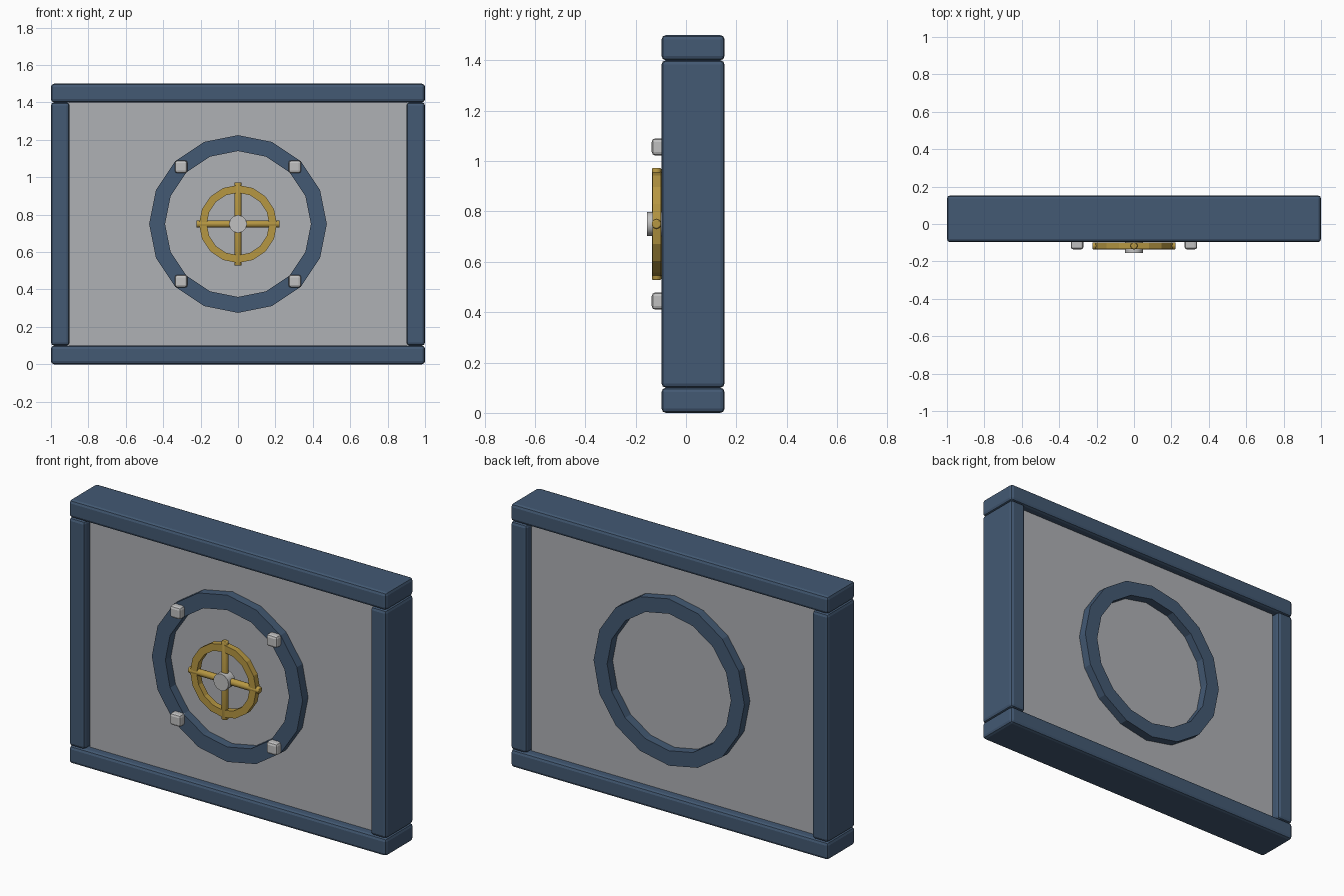
import bpy, bmesh, math
from mathutils import Matrix

if "Cube" in bpy.data.objects:
    bpy.data.objects.remove(bpy.data.objects["Cube"])

FRONT, BACK = -0.097, 0.153      # frame faces in y
MID_Z = 0.75                     # centre of the door ring


def material(name, rgb):
    m = bpy.data.materials.new(name)
    m.diffuse_color = (*rgb, 1)
    m.use_nodes = True
    m.node_tree.nodes["Principled BSDF"].inputs["Base Color"].default_value = m.diffuse_color
    return m


BLUE = material("steel_blue", (0.056, 0.1, 0.172))
GREY = material("panel_grey", (0.43, 0.44, 0.46))
GOLD = material("brass", (0.47, 0.31, 0.055))
SILVER = material("bolt_silver", (0.53, 0.53, 0.53))


def add(name, bm, mat, bevel=0, smooth=0):
    bmesh.ops.recalc_face_normals(bm, faces=bm.faces)
    me = bpy.data.meshes.new(name)
    bm.to_mesh(me)
    bm.free()
    me.materials.append(mat)
    ob = bpy.data.objects.new(name, me)
    bpy.context.collection.objects.link(ob)
    if bevel:
        b = ob.modifiers.new("bevel", 'BEVEL')
        b.width, b.segments = bevel, 2
    if smooth:
        bpy.context.view_layer.objects.active = ob
        ob.select_set(True)
        bpy.ops.object.shade_smooth_by_angle(angle=math.radians(smooth))
        ob.select_set(False)
    return ob


def box(name, lo, hi, mat, bevel=0):
    bm = bmesh.new()
    size = [b - a for a, b in zip(lo, hi)]
    mid = [(a + b) / 2 for a, b in zip(lo, hi)]
    bmesh.ops.create_cube(bm, size=1, matrix=Matrix.Translation(mid) @ Matrix.Diagonal((*size, 1)))
    return add(name, bm, mat, bevel)


def ring(name, r_in, r_out, y0, y1, sides, mat, smooth=0):
    # rectangular section swept around the y axis
    bm = bmesh.new()
    section = [(r_in, y0), (r_out, y0), (r_out, y1), (r_in, y1)]
    loops = []
    for i in range(sides):
        a = 2 * math.pi * i / sides
        loops.append([bm.verts.new((r * math.cos(a), y, MID_Z + r * math.sin(a))) for r, y in section])
    for i in range(sides):
        p, q = loops[i], loops[(i + 1) % sides]
        for k in range(4):
            j = (k + 1) % 4
            bm.faces.new((p[k], p[j], q[j], q[k]))
    return add(name, bm, mat, 0, smooth)


def rod(name, radius, length, y, axis, sides, mat, bevel=0):
    bm = bmesh.new()
    turn = {'X': Matrix.Rotation(math.pi / 2, 4, 'Y'),
            'Y': Matrix.Rotation(math.pi / 2, 4, 'X'),
            'Z': Matrix.Identity(4)}[axis]
    bmesh.ops.create_cone(bm, cap_ends=True, segments=sides, radius1=radius, radius2=radius,
                          depth=length, matrix=Matrix.Translation((0, y, MID_Z)) @ turn)
    return add(name, bm, mat, bevel, 50)


# outer frame
for name, z in (("bottom_rail", 0), ("top_rail", 1.4)):
    box(name, (-1, FRONT, z), (1, BACK, z + 0.1), BLUE, 0.017)
for name, x in (("left_post", -1), ("right_post", 0.9)):
    box(name, (x, FRONT, 0.1), (x + 0.1, BACK, 1.4), BLUE, 0.017)

# recessed panel and door ring passing through it
box("panel", (-0.9, FRONT + 0.05, 0.1), (0.9, BACK - 0.05, 1.4), GREY)
ring("door_ring", 0.39, 0.475, FRONT, BACK, 16, BLUE)

# bolts on the ring diagonals
for sx in (-1, 1):
    for sz in (-1, 1):
        x, z, h = sx * 0.304, MID_Z + sz * 0.306, 0.034
        box("ring_bolt", (x - h, FRONT - 0.039, z - h), (x + h, FRONT + 0.029, z + h), SILVER, 0.014)

# hand wheel
wheel_y = FRONT - 0.02
ring("wheel_rim", 0.167, 0.208, wheel_y - 0.017, wheel_y + 0.018, 16, GOLD)
rod("wheel_spoke_across", 0.02, 0.445, wheel_y, 'X', 8, GOLD, 0.005)
rod("wheel_spoke_upright", 0.02, 0.445, wheel_y, 'Z', 8, GOLD, 0.005)
rod("wheel_hub", 0.048, 0.06, FRONT - 0.027, 'Y', 12, SILVER)
